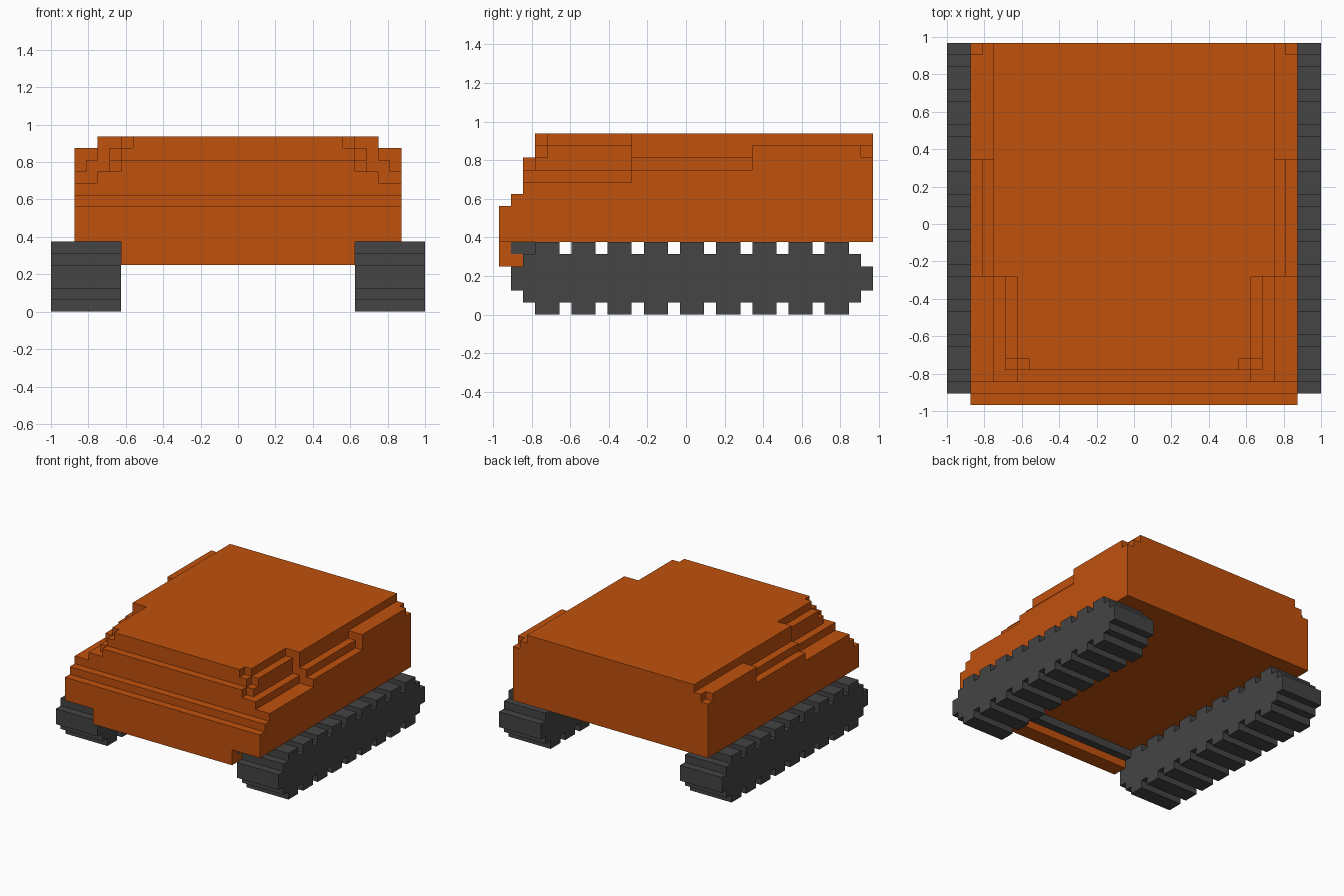
import bpy
import bmesh

cube = bpy.data.objects.get("Cube")
if cube:
    bpy.data.objects.remove(cube, do_unlink=True)

U = 1 / 16  # one block


def material(name, rgb):
    m = bpy.data.materials.new(name)
    m.use_nodes = True
    m.diffuse_color = (*rgb, 1)
    m.node_tree.nodes["Principled BSDF"].inputs["Base Color"].default_value = (*rgb, 1)
    return m


ORANGE = material("orange paint", (0.527, 0.082, 0.004))
GREY = material("dark grey rubber", (0.058, 0.058, 0.058))

# Offsets of the four corners on the face plane, in winding order
CORNERS = [(0, 0), (1, 0), (1, 1), (0, 1)]


def block_part(name, boxes, mat):
    """Union of block boxes (x0, x1, y0, y1, z0, z1), keeping outer faces only."""
    cells = {(x, y, z)
             for x0, x1, y0, y1, z0, z1 in boxes
             for x in range(x0, x1) for y in range(y0, y1) for z in range(z0, z1)}
    bm = bmesh.new()
    verts = {}

    def vert(p):
        if p not in verts:
            verts[p] = bm.verts.new((p[0] * U, (p[1] - 15.5) * U, p[2] * U))
        return verts[p]

    for c in cells:
        for axis in range(3):
            a, b = (axis + 1) % 3, (axis + 2) % 3
            for side in (0, 1):
                n = list(c)
                n[axis] += 2 * side - 1
                if tuple(n) in cells:
                    continue
                loop = []
                for u, v in CORNERS if side else CORNERS[::-1]:
                    p = list(c)
                    p[axis] += side
                    p[a] += u
                    p[b] += v
                    loop.append(vert(tuple(p)))
                bm.faces.new(loop)
    # Merge the flat block faces into clean panels
    bmesh.ops.dissolve_limit(bm, angle_limit=0.01, verts=bm.verts[:], edges=bm.edges[:])
    mesh = bpy.data.meshes.new(name)
    bm.to_mesh(mesh)
    bm.free()
    mesh.materials.append(mat)
    ob = bpy.data.objects.new(name, mesh)
    bpy.context.collection.objects.link(ob)
    return ob


# Hull: lengthwise sections, each a stack of (half width, top height)
sections = [
    (0, 1, [(14, 9)]),                                      # nose
    (1, 2, [(14, 10)]),
    (2, 3, [(14, 11), (12, 12), (10, 13)]),
    (3, 4, [(14, 11), (12, 12), (11, 13), (10, 14), (9, 15)]),  # notched corner
    (4, 11, [(14, 11), (12, 12), (11, 14), (10, 15)]),      # front shoulders
    (11, 21, [(14, 12), (13, 13), (12, 15)]),               # side ledges
    (21, 30, [(14, 14), (12, 15)]),                         # rear shoulders
    (30, 31, [(14, 13), (13, 14), (12, 15)]),
]
hull = [(-w, w, y0, y1, 6, top) for y0, y1, steps in sections for w, top in steps]
# Front skirt between the tracks
hull += [(-10, 10, 0, 1, 4, 6), (-10, 10, 1, 2, 4, 5)]
block_part("hull", hull, ORANGE)

# Cross bar behind the skirt
block_part("front_cross_bar", [(-10, 10, 1, 3, 5, 6)], GREY)

# Tracks: rounded core with evenly spaced treads above and below
for name, x0 in (("left_track", 10), ("right_track", -16)):
    x1 = x0 + 6
    track = [(x0, x1, 2, 30, 1, 5), (x0, x1, 1, 31, 2, 4)]
    track += [(x0, x1, y, y + 2, 0, 6) for y in range(3, 28, 3)]
    block_part(name, track, GREY)
